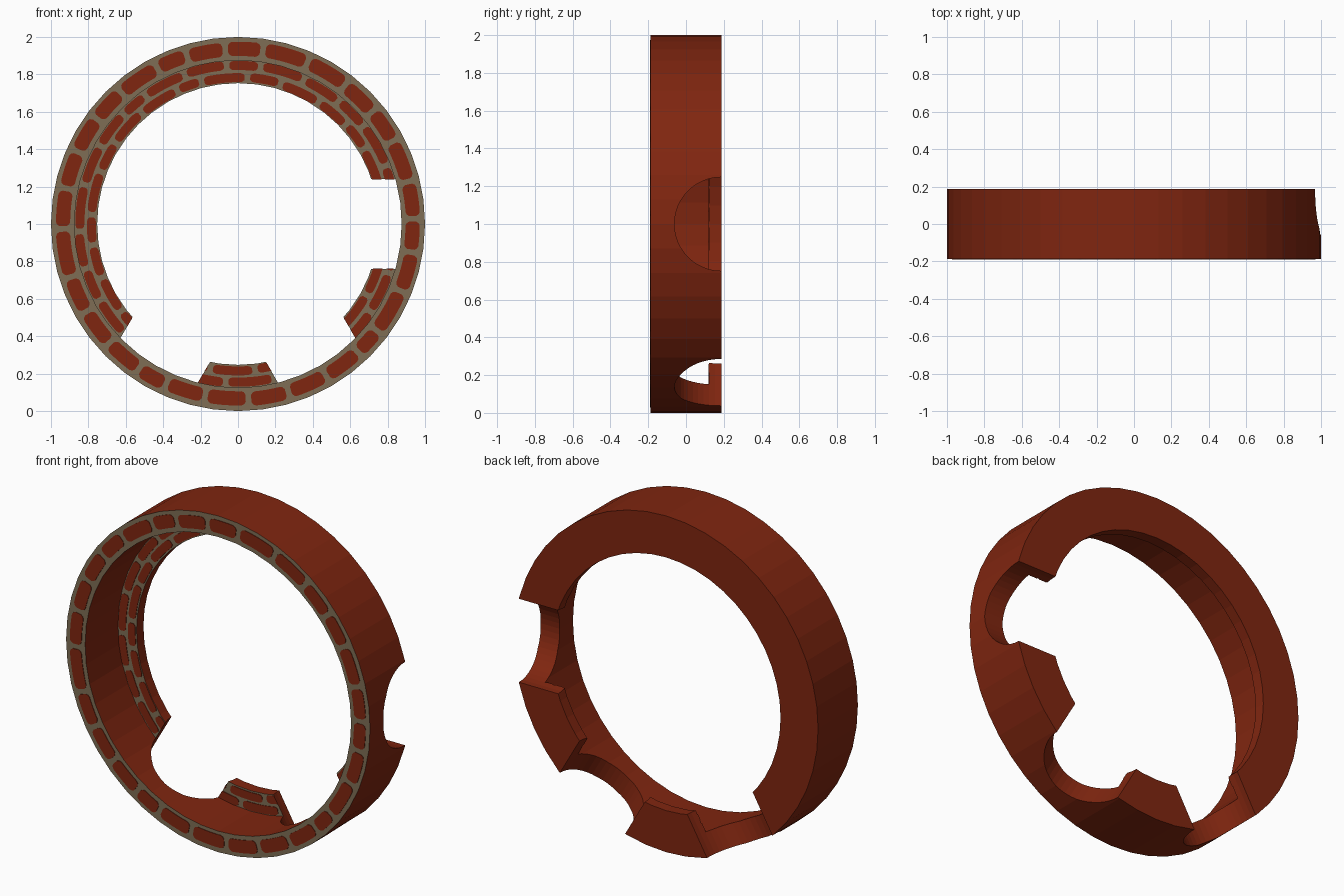
import bpy, bmesh, math, random
from mathutils import Matrix

if "Cube" in bpy.data.objects:
    bpy.data.objects.remove(bpy.data.objects["Cube"])

random.seed(4)
SEG = 48
CZ = 1.0            # height of the ring centre
HALF = 0.187        # half depth
STEP = 0.122        # front of the rear flange
R_OUT, R_MID, R_IN = 1.0, 0.875, 0.753


def material(name, rgb):
    m = bpy.data.materials.new(name)
    m.diffuse_color = (*rgb, 1)
    m.use_nodes = True
    m.node_tree.nodes["Principled BSDF"].inputs["Base Color"].default_value = m.diffuse_color
    return m


brick = material("brick red", (0.215, 0.019, 0.005))
mortar = material("mortar grey brown", (0.21, 0.155, 0.09))


def make_object(name, bm, mats):
    bmesh.ops.recalc_face_normals(bm, faces=bm.faces[:])
    me = bpy.data.meshes.new(name)
    bm.to_mesh(me)
    bm.free()
    for m in mats:
        me.materials.append(m)
    ob = bpy.data.objects.new(name, me)
    bpy.context.collection.objects.link(ob)
    return ob


def polar(r, a, y):
    return (r * math.cos(a), y, CZ + r * math.sin(a))


# Ring with an L-shaped section: deep rim plus a rear flange
profile = [(R_OUT, -HALF), (R_OUT, HALF), (R_IN, HALF),
           (R_IN, STEP), (R_MID, STEP), (R_MID, -HALF)]
bm = bmesh.new()
rows = [[bm.verts.new(polar(r, 2 * math.pi * i / SEG, y)) for r, y in profile]
        for i in range(SEG)]
for i in range(SEG):
    a, b = rows[i], rows[(i + 1) % SEG]
    for j in range(len(profile)):
        k = (j + 1) % len(profile)
        bm.faces.new((a[j], a[k], b[k], b[j]))
bmesh.ops.recalc_face_normals(bm, faces=bm.faces[:])
for f in bm.faces:                      # front faces are mortar
    f.material_index = 1 if f.normal.y < -0.9 else 0
ring = make_object("ring", bm, [brick, mortar])


# Rounded curved bricks laid as thin plates on the front faces
def add_brick(bm, r0, r1, a0, a1, y, thick=0.003):
    rc, h = (r0 + r1) / 2, (r1 - r0) / 2
    n = 8
    c = 0.022 / rc                      # corner size as an angle
    steps = [(a0, 0.5), (a0 + c * 0.4, 0.85)]
    steps += [(a0 + c + (a1 - a0 - 2 * c) * i / n, 1.0) for i in range(n + 1)]
    steps += [(a1 - c * 0.4, 0.85), (a1, 0.5)]
    outline = [(rc + h * w, a) for a, w in steps]
    outline += [(rc - h * w, a) for a, w in reversed(steps)]
    front = [bm.verts.new(polar(r, a, y - thick)) for r, a in outline]
    back = [bm.verts.new(polar(r, a, y + 0.001)) for r, a in outline]
    bm.faces.new(front)
    bm.faces.new(back[::-1])
    for i in range(len(outline)):
        k = (i + 1) % len(outline)
        bm.faces.new((front[i], back[i], back[k], front[k]))


def brick_course(name, r0, r1, count, y, gap, shift):
    bm = bmesh.new()
    step = 2 * math.pi / count
    joints = [shift + step * (i + random.uniform(-0.17, 0.17)) for i in range(count)]
    joints.append(joints[0] + 2 * math.pi)
    g = gap / (r0 + r1)
    for a, b in zip(joints, joints[1:]):
        d = random.uniform(-0.004, 0.004)
        add_brick(bm, r0 + d, r1 + d, a + g, b - g, y)
    return make_object(name, bm, [brick])


brick_course("rim_bricks", 0.898, 0.974, 28, -HALF, 0.03, 0.05)
outer = brick_course("flange_outer_bricks", 0.822, 0.871, 25, STEP, 0.03, 0.15)
inner = brick_course("flange_inner_bricks", 0.758, 0.806, 25, STEP, 0.03, 0.02)

# Three radial round notches cut into the rear edge
bm = bmesh.new()
for deg in (0, -60, -120):
    a = math.radians(deg)
    m = (Matrix.Translation((0, HALF, CZ)) @ Matrix.Rotation(-a, 4, 'Y')
         @ Matrix.Translation((0.9, 0, 0)) @ Matrix.Rotation(math.pi / 2, 4, 'Y'))
    bmesh.ops.create_cone(bm, cap_ends=True, segments=48, radius1=0.248,
                          radius2=0.248, depth=0.6, matrix=m)
cutter = make_object("notch_cutter", bm, [brick])
cutter.hide_render = True

for ob in (ring, outer, inner):
    mod = ob.modifiers.new("notches", 'BOOLEAN')
    mod.operation = 'DIFFERENCE'
    mod.solver = 'EXACT'
    mod.object = cutter
    bpy.context.view_layer.update()
    dg = bpy.context.evaluated_depsgraph_get()
    me = bpy.data.meshes.new_from_object(ob.evaluated_get(dg))
    ob.modifiers.clear()
    ob.data = me
bpy.data.objects.remove(cutter)
